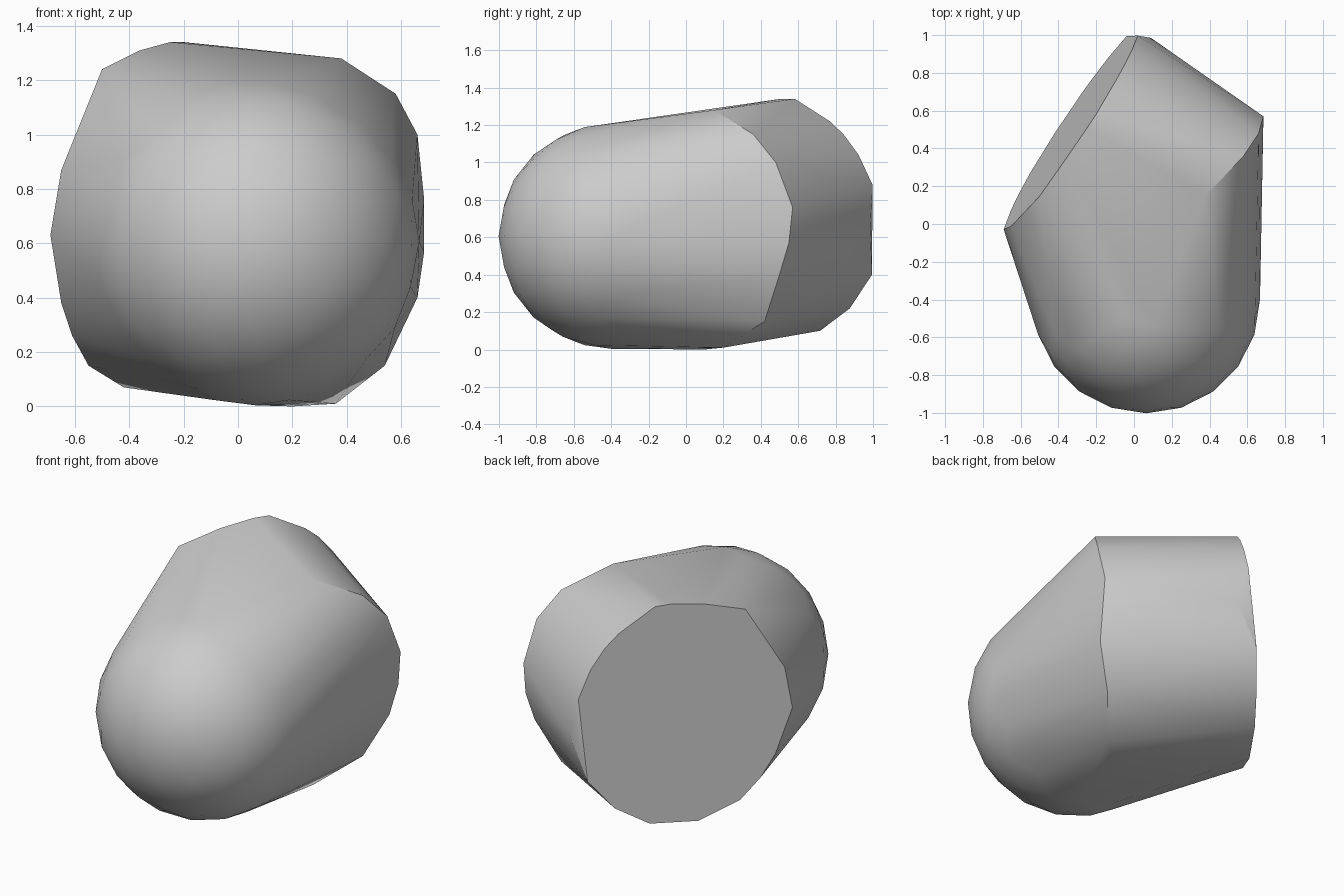
import bpy, bmesh, math
from mathutils import Matrix

cube = bpy.data.objects.get("Cube")
if cube:
    bpy.data.objects.remove(cube, do_unlink=True)

grey = bpy.data.materials.new("plain grey")
grey.use_nodes = True
colour = (0.6, 0.6, 0.6, 1)
grey.diffuse_color = colour
grey.node_tree.nodes["Principled BSDF"].inputs["Base Color"].default_value = colour


def on_cut(x, z):
    """Point on the slanted flat end, from its x and z."""
    return (x, (0.62 + 0.83 * x - 0.1 * z) / 0.55, z)


# Rim of the flat end (x, z)
end_rim = [(-.69, .63), (-.65, .87), (-.5, 1.24), (-.36, 1.31), (-.25, 1.34),
           (-.2, 1.34), (-.09, 1.22), (-.05, 1.15), (-.01, 1.04), (.02, .88),
           (-.04, .4), (-.14, .22), (-.26, .1), (-.42, .07), (-.55, .15),
           (-.61, .26), (-.65, .38)]

# Elbow where the short barrel meets the rounded body
elbow = [(.38, .15, 1.28), (.58, .36, 1.15), (.66, .48, 1.0), (.685, .57, .76),
         (.685, .55, .57), (.66, .5, .4), (.54, .42, .15), (.36, .2, .01),
         (.2, .1, 0), (.09, .985, .65)]

# Rounded nose, stretched back to the elbow and the flat end
bm = bmesh.new()
bmesh.ops.create_icosphere(bm, subdivisions=3, radius=0.602,
                           matrix=Matrix.Translation((.065, -.4, .606)))
for p in [on_cut(x, z) for x, z in end_rim] + elbow:
    bm.verts.new(p)
hull = bmesh.ops.convex_hull(bm, input=bm.verts[:])
spare = {g for g in hull["geom_interior"] + hull["geom_unused"]
         if isinstance(g, bmesh.types.BMVert)}
bmesh.ops.delete(bm, geom=list(spare), context="VERTS")
bmesh.ops.dissolve_limit(bm, angle_limit=math.radians(1.5),
                         verts=bm.verts[:], edges=bm.edges[:])
bmesh.ops.recalc_face_normals(bm, faces=bm.faces[:])

mesh = bpy.data.meshes.new("rounded_elbow")
bm.to_mesh(mesh)
bm.free()
mesh.materials.append(grey)
body = bpy.data.objects.new("rounded_elbow", mesh)
bpy.context.collection.objects.link(body)
bpy.context.view_layer.objects.active = body
body.select_set(True)
bpy.ops.object.shade_smooth_by_angle(angle=math.radians(30))
